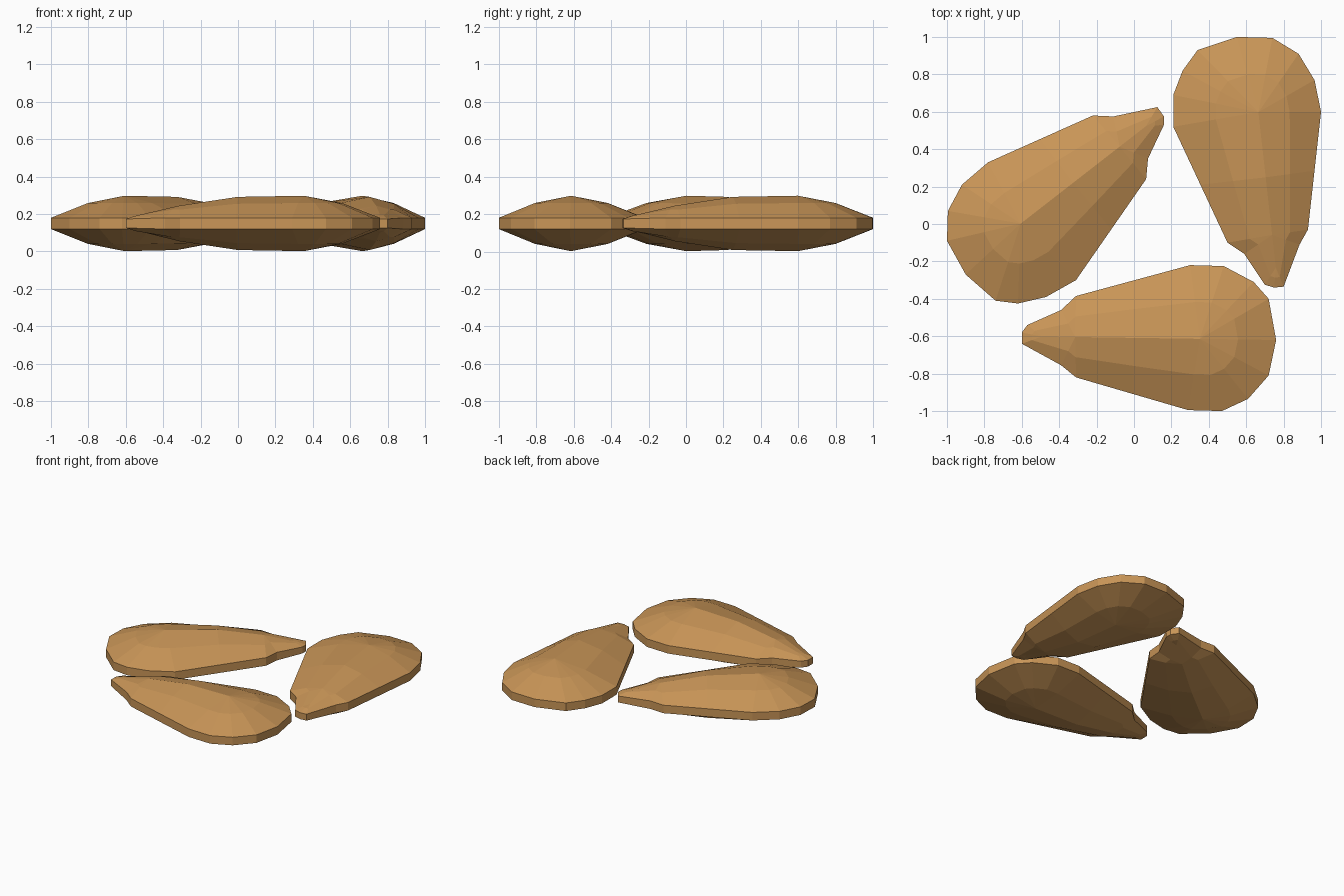
import bpy, bmesh
from mathutils import Vector

if "Cube" in bpy.data.objects:
    bpy.data.objects.remove(bpy.data.objects["Cube"])

MID = 0.15          # height of the seed's rim plane
RIM = 0.03          # half thickness of the rim band
# spine stations: (fraction from tip to head, half thickness there)
SPINE = [(0.08, 0.05), (0.21, 0.095), (0.44, 0.142), (0.70, 0.148)]
# rings from rim to spine: (blend toward spine, share of the rise)
RINGS = [(0.0, 0.0), (0.5, 0.67), (1.0, 1.0)]

mat = bpy.data.materials.new("seed_tan")
mat.diffuse_color = (0.58, 0.30, 0.095, 1)
mat.use_nodes = True
mat.node_tree.nodes["Principled BSDF"].inputs["Base Color"].default_value = mat.diffuse_color


def subdivide(outline, limit=0.4):
    """Split long outline edges so the flanks follow the spine."""
    out = []
    for i, p in enumerate(outline):
        a, b = Vector(p), Vector(outline[(i + 1) % len(outline)])
        out.append(a)
        if (b - a).length > limit:
            out.append((a + b) / 2)
    return out


def seed(name, outline, tip, head):
    tip, head = Vector(tip), Vector(head)
    axis = head - tip
    pts = subdivide(outline)
    bm = bmesh.new()
    rows = []
    for side, rings in ((-1, RINGS[::-1]), (1, RINGS)):
        for blend, rise in rings:
            row = []
            for p in pts:
                f = (p - tip).dot(axis) / axis.length_squared
                frac, h = min(SPINE, key=lambda s: abs(s[0] - f))
                q = p.lerp(tip + axis * frac, blend)
                rim = RIM if f > 0.1 else 0.024
                z = MID + side * (rim + (h - rim) * rise)
                row.append(bm.verts.new((q.x, q.y, z)))
            rows.append(row)
    n = len(pts)
    for lo, hi in zip(rows, rows[1:]):
        for i in range(n):
            j = (i + 1) % n
            bm.faces.new((lo[i], lo[j], hi[j], hi[i]))
    # the inner rings collapse onto the spine
    bmesh.ops.remove_doubles(bm, verts=bm.verts, dist=0.001)
    bmesh.ops.recalc_face_normals(bm, faces=bm.faces)
    me = bpy.data.meshes.new(name)
    bm.to_mesh(me)
    bm.free()
    me.materials.append(mat)
    bpy.context.collection.objects.link(bpy.data.objects.new(name, me))


# right seed, tip toward the front
seed("seed_right", [
    (0.55, 1.0), (0.34, 0.93), (0.26, 0.82), (0.21, 0.69), (0.21, 0.52),
    (0.50, -0.10), (0.59, -0.16), (0.70, -0.325), (0.75, -0.34), (0.80, -0.335),
    (0.885, -0.11), (0.93, -0.03), (1.0, 0.60), (0.965, 0.77), (0.88, 0.91),
    (0.74, 0.995)], (0.77, -0.34), (0.62, 1.0))

# front seed, tip toward the left
seed("seed_front", [
    (-0.60, -0.58), (-0.60, -0.64), (-0.39, -0.755), (-0.31, -0.82), (0.29, -0.995),
    (0.47, -1.0), (0.61, -0.935), (0.72, -0.81), (0.76, -0.62), (0.72, -0.40),
    (0.64, -0.31), (0.48, -0.225), (0.30, -0.22), (-0.31, -0.385), (-0.39, -0.46),
    (-0.57, -0.54)], (-0.60, -0.60), (0.76, -0.62))

# left seed, tip toward the back right
seed("seed_left", [
    (0.125, 0.625), (-0.11, 0.575), (-0.22, 0.58), (-0.78, 0.33), (-0.92, 0.21),
    (-0.995, 0.07), (-1.0, -0.09), (-0.90, -0.27), (-0.74, -0.41), (-0.62, -0.425),
    (-0.47, -0.39), (-0.31, -0.30), (0.065, 0.24), (0.075, 0.35), (0.16, 0.53),
    (0.16, 0.575)], (0.15, 0.59), (-0.93, -0.25))
